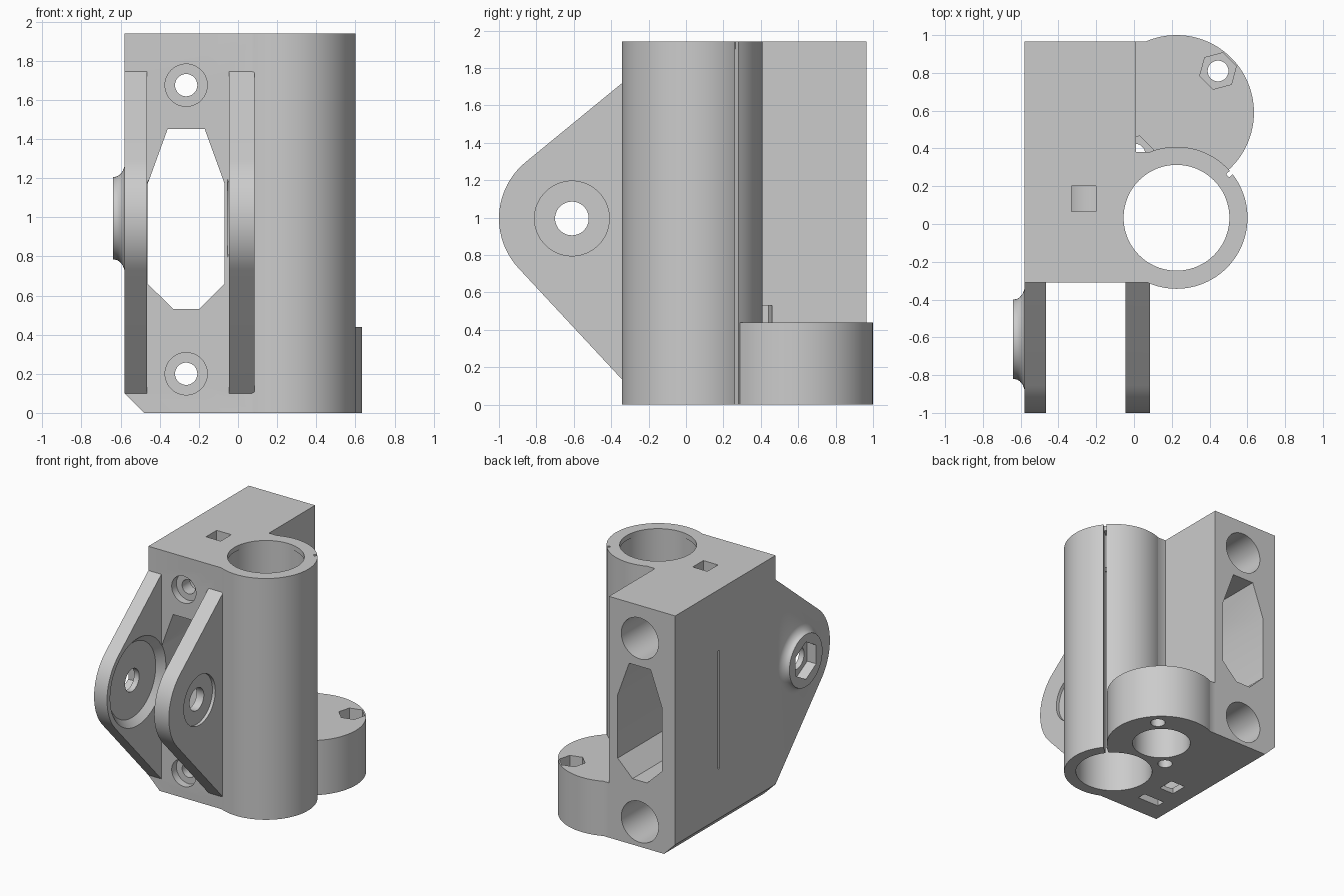
import bpy, bmesh, math

cube = bpy.data.objects.get("Cube")
if cube:
    bpy.data.objects.remove(cube, do_unlink=True)

mat = bpy.data.materials.new("plain grey plastic")
mat.use_nodes = True
GREY = (0.6, 0.6, 0.6, 1)
mat.diffuse_color = GREY
mat.node_tree.nodes["Principled BSDF"].inputs["Base Color"].default_value = GREY


def place(axis, p, t):
    """2D point p on the plane at distance t along the axis."""
    return {"X": (t, p[0], p[1]), "Y": (p[0], t, p[1]), "Z": (p[0], p[1], t)}[axis]


def circle(c, r, n=64, turn=0.0):
    return [(c[0] + r * math.cos(turn + 2 * math.pi * i / n),
             c[1] + r * math.sin(turn + 2 * math.pi * i / n)) for i in range(n)]


def rect(x0, x1, y0, y1):
    return [(x0, y0), (x1, y0), (x1, y1), (x0, y1)]


def loft(name, axis, sections):
    """Closed solid through (distance, outline) sections."""
    bm = bmesh.new()
    rings = [[bm.verts.new(place(axis, p, t)) for p in pts] for t, pts in sections]
    n = len(rings[0])
    for a, b in zip(rings, rings[1:]):
        for i in range(n):
            bm.faces.new((a[i], a[(i + 1) % n], b[(i + 1) % n], b[i]))
    bm.faces.new(rings[0])
    bm.faces.new(rings[-1])
    bmesh.ops.recalc_face_normals(bm, faces=bm.faces)
    mesh = bpy.data.meshes.new(name)
    bm.to_mesh(mesh)
    bm.free()
    mesh.materials.append(mat)
    obj = bpy.data.objects.new(name, mesh)
    bpy.context.collection.objects.link(obj)
    return obj


def prism(name, axis, pts, a, b):
    return loft(name, axis, [(a, pts), (b, pts)])


def combine(target, part, operation):
    mod = target.modifiers.new(part.name, "BOOLEAN")
    mod.operation = operation
    mod.solver = "EXACT"
    mod.object = part
    bpy.context.view_layer.objects.active = target
    bpy.ops.object.modifier_apply(modifier=mod.name)
    bpy.data.objects.remove(part, do_unlink=True)


H = 1.94                    # full height
TUBE = (0.225, 0.033)       # bearing tube centre
RING = (0.225, 0.59)        # nut ring centre
PIVOT = (-0.61, 0.995)      # arm pivot in y, z
ROD_X = -0.265
RING_H = 0.44

# Main block, with a web towards the bearing tube
body = prism("idler_body", "Z",
             [(-0.58, -0.31), (0.08, -0.31), (0.15, 0.0), (0.15, 0.38),
              (0.01, 0.38), (0.01, 0.965), (-0.58, 0.965)], 0, H)


def add(*args):
    combine(body, prism(*args), "UNION")


def cut(*args):
    combine(body, prism(*args), "DIFFERENCE")


# Bearing tube, nut ring and the fill between ring and block
add("tube", "Z", circle(TUBE, 0.376, 96), 0, H)
add("ring", "Z", circle(RING, 0.41, 96), 0, RING_H)
add("ring_fill", "Z", rect(-0.1, 0.06, 0.3, 0.965), 0, RING_H)

# Two pivot arms with a rounded nose
a0, a1 = math.radians(129), math.radians(223)
nose = [(PIVOT[0] + 0.39 * math.cos(a0 + (a1 - a0) * i / 20),
         PIVOT[1] + 0.39 * math.sin(a0 + (a1 - a0) * i / 20)) for i in range(21)]
arm = [(-0.2, 1.745), (-0.31, 1.745)] + nose + [(-0.31, 0.1), (-0.2, 0.1)]
for name, x0, x1 in (("outer_arm", -0.58, -0.465), ("inner_arm", -0.045, 0.085)):
    add(name, "X", arm, x0, x1)

# Flared boss on the outer arm
flare = [(-0.55, 0.265), (-0.58, 0.265), (-0.59, 0.24), (-0.605, 0.222),
         (-0.62, 0.213), (-0.64, 0.21)]
combine(body, loft("boss", "X", [(x, circle(PIVOT, r)) for x, r in flare]), "UNION")

# Pulley recesses on the facing sides of the arms
for face, floor in ((-0.465, -0.515), (-0.045, -0.005)):
    mouth = face + (face - floor) * 0.2
    combine(body, loft("recess", "X", [(mouth, circle(PIVOT, 0.36)),
                                       (floor, circle(PIVOT, 0.3))]), "DIFFERENCE")

# Pivot bolt hole, hex socket and washer seat
cut("pivot_hole", "X", circle(PIVOT, 0.09, 48), -0.8, 0.3)
cut("pivot_hex", "X", circle(PIVOT, 0.15, 6, math.pi / 6), -0.8, -0.56)
cut("washer_seat", "X", circle(PIVOT, 0.2), 0.06, 0.2)

# Bearing bore with a narrower lip at the top, and the clamping slit
cut("bore", "Z", circle(TUBE, 0.287, 96), -0.1, 1.9)
cut("lip", "Z", circle(TUBE, 0.28, 96), 1.8, 2.1)
u = (math.cos(math.radians(39.5)), math.sin(math.radians(39.5)))


def slit(r0, r1, w=0.012):
    return [(TUBE[0] + u[0] * r - u[1] * s, TUBE[1] + u[1] * r + u[0] * s)
            for r, s in ((r0, -w), (r1, -w), (r1, w), (r0, w))]


cut("slit", "Z", slit(0.25, 0.42), -0.1, 1.9)
cut("slit_groove", "Z", slit(0.35, 0.42), 1.8, 2.1)

# Nut ring: bore, screw holes and hex pockets
cut("ring_bore", "Z", circle(RING, 0.218, 72), -0.1, RING_H)
for centre, top in (((0.445, 0.81), 0.6), ((0.005, 0.37), 0.53)):
    cut("screw_hole", "Z", circle(centre, 0.055, 32), -0.1, RING_H)
    cut("nut_pocket", "Z", circle(centre, 0.1, 6, math.radians(15)), 0.31, top)

# Rod sockets from the back, screw holes from the front
for z in (0.2, 1.675):
    c = (ROD_X, z)
    cut("rod_socket", "Y", circle(c, 0.165), -0.15, 1.1)
    cut("rod_screw", "Y", circle(c, 0.057, 32), -0.5, 0.0)
    cut("screw_head", "Y", circle(c, 0.108, 48), -0.5, -0.25)

# Belt opening right through the block
cut("belt_opening", "Y",
    [(-0.36, 1.45), (-0.17, 1.45), (-0.068, 1.17), (-0.068, 0.66),
     (-0.2, 0.53), (-0.33, 0.53), (-0.462, 0.66), (-0.462, 1.17)], -0.5, 1.1)

# Square inspection holes, bottom nut slot and side slit
square = rect(-0.33, -0.2, 0.065, 0.2)
cut("top_window", "Z", square, 1.7, 2.1)
cut("bottom_window", "Z", square, -0.1, 0.2)
cut("bottom_slot", "Z", rect(-0.36, -0.17, -0.15, -0.08), -0.1, 0.25)
cut("side_slit", "Z", rect(-0.7, -0.4, 0.4, 0.42), 0.5, 1.45)

# Chamfer along the lower outer edge
cut("chamfer", "Y", [(-0.6, 0.12), (-0.46, -0.02), (-0.6, -0.02)], -1.2, 1.2)

bpy.ops.object.select_all(action="DESELECT")
body.select_set(True)
bpy.context.view_layer.objects.active = body
bpy.ops.object.shade_smooth_by_angle(angle=math.radians(25))
